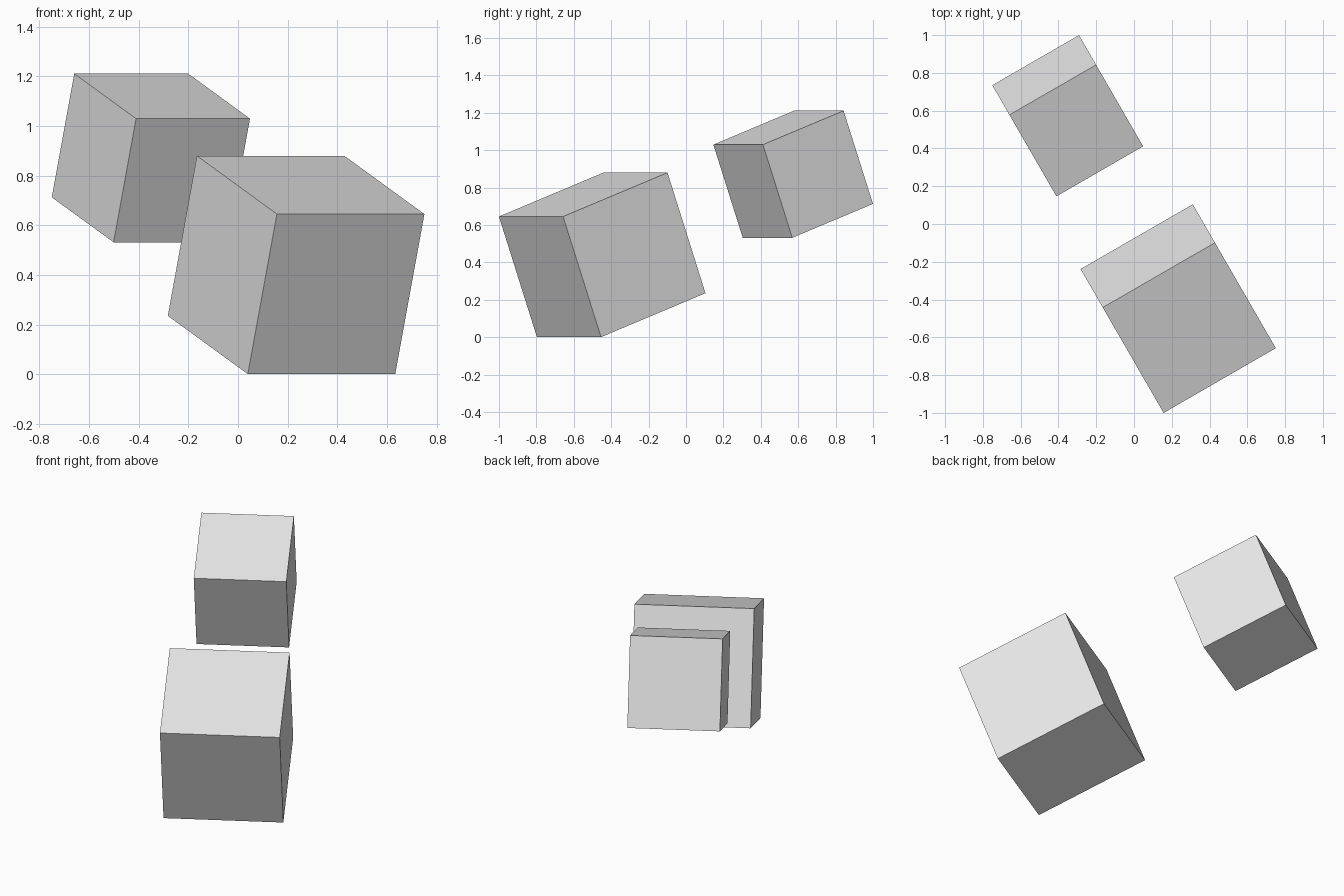
import bpy
import math

if "Cube" in bpy.data.objects:
    bpy.data.objects.remove(bpy.data.objects["Cube"], do_unlink=True)

# Single light grey material
COLOUR = (0.8, 0.8, 0.8, 1.0)
grey = bpy.data.materials.new("light_grey")
grey.diffuse_color = COLOUR
grey.use_nodes = True
for node in grey.node_tree.nodes:
    if node.type == 'BSDF_PRINCIPLED':
        node.inputs["Base Color"].default_value = COLOUR

# Both blocks share the same tilt and turn
TILT = (math.radians(20), 0, math.radians(30))


def block(name, side, location):
    bpy.ops.mesh.primitive_cube_add(size=side, location=location, rotation=TILT)
    obj = bpy.context.object
    obj.name = name
    obj.data.materials.append(grey)
    return obj


# Large block at the front, small block behind and above
block("large_block", 0.686, (0.234, -0.448, 0.44))
block("small_block", 0.53, (-0.351, 0.573, 0.871))
